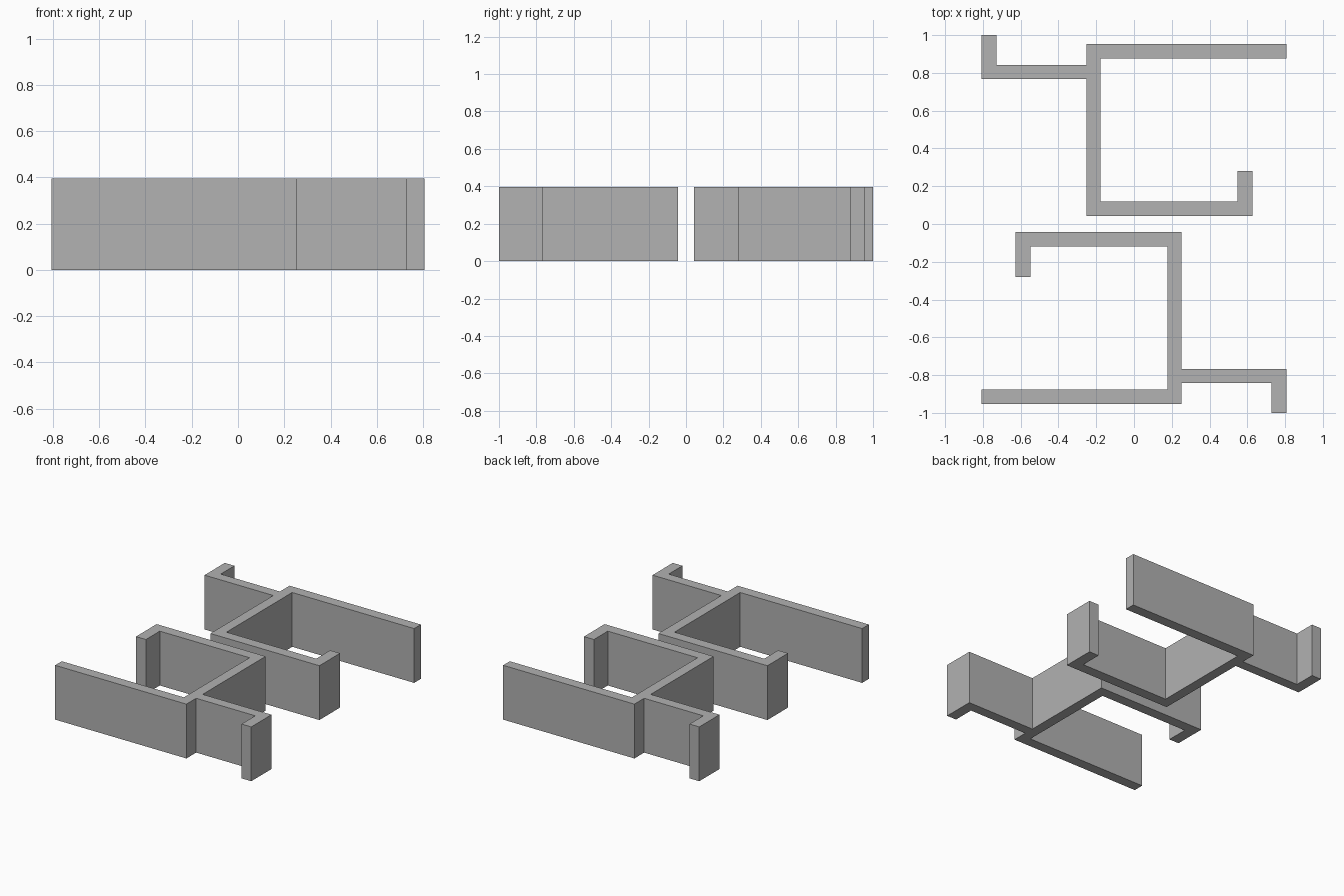
import bpy
import bmesh

if "Cube" in bpy.data.objects:
    bpy.data.objects.remove(bpy.data.objects["Cube"])

HEIGHT = 0.396

grey = bpy.data.materials.new("plain_grey")
grey.diffuse_color = (0.445, 0.445, 0.445, 1.0)
grey.use_nodes = True
grey.node_tree.nodes["Principled BSDF"].inputs["Base Color"].default_value = grey.diffuse_color

# Plan outline of one wall run: stub, short arm, spine, hooked arm, long arm
OUTLINE = [
    (-0.807, 1.0), (-0.807, 0.767), (-0.252, 0.767), (-0.252, 0.042),
    (0.627, 0.042), (0.627, 0.28), (0.547, 0.28), (0.547, 0.12),
    (-0.177, 0.12), (-0.177, 0.877), (0.807, 0.877), (0.807, 0.954),
    (-0.252, 0.954), (-0.252, 0.842), (-0.729, 0.842), (-0.729, 1.0),
]


def wall_run(name, sign):
    """Extrude the outline; sign -1 turns it half a turn about z."""
    bm = bmesh.new()
    base = bm.faces.new([bm.verts.new((sign * x, sign * y, 0)) for x, y in OUTLINE])
    top = bmesh.ops.extrude_face_region(bm, geom=[base], use_keep_orig=True)
    verts = [g for g in top["geom"] if isinstance(g, bmesh.types.BMVert)]
    bmesh.ops.translate(bm, verts=verts, vec=(0, 0, HEIGHT))
    bmesh.ops.recalc_face_normals(bm, faces=bm.faces)
    mesh = bpy.data.meshes.new(name)
    bm.to_mesh(mesh)
    bm.free()
    mesh.materials.append(grey)
    bpy.context.collection.objects.link(bpy.data.objects.new(name, mesh))


# Two identical runs, rotated half a turn from each other
wall_run("back_wall_run", 1)
wall_run("front_wall_run", -1)
